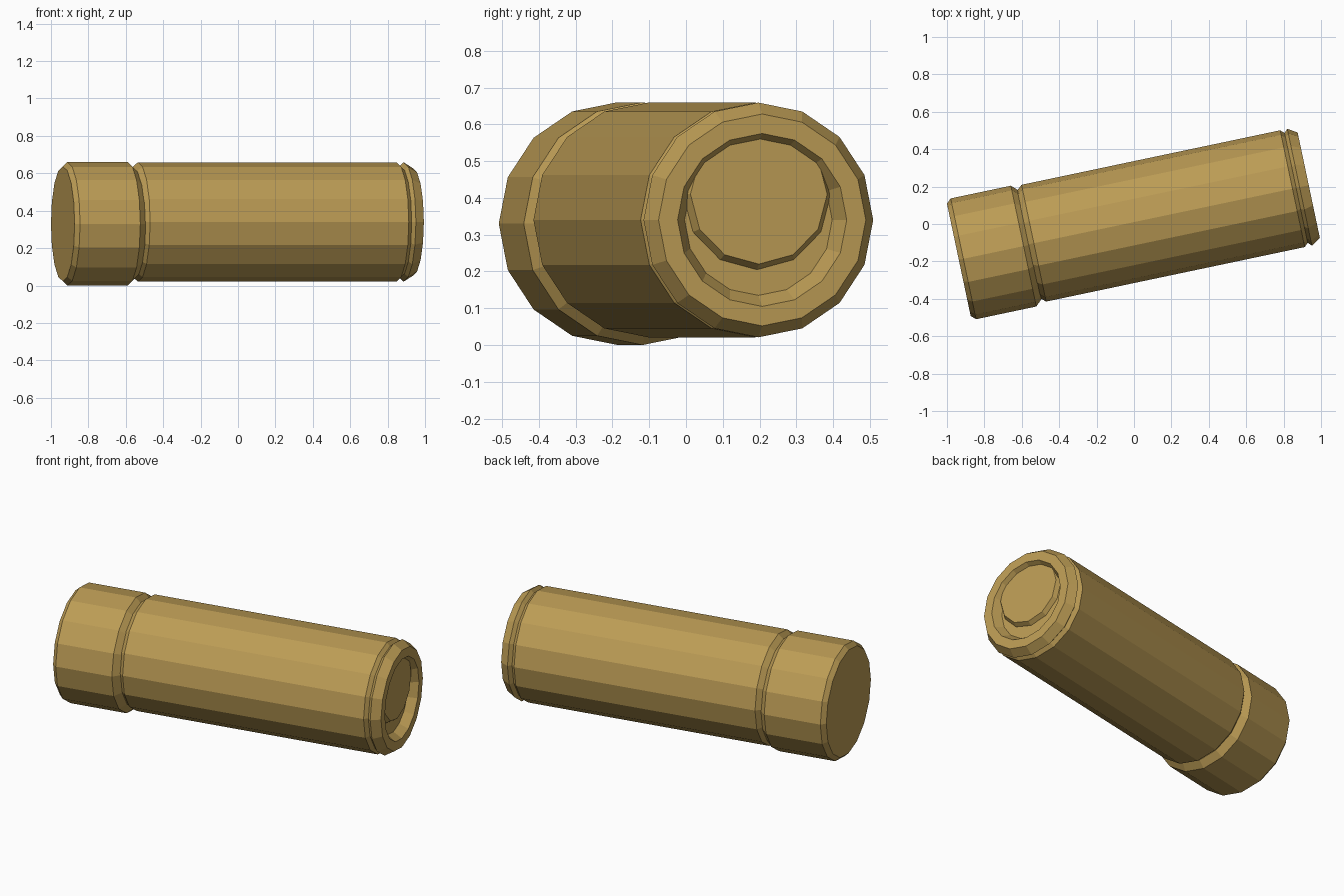
import bpy, bmesh
from math import sin, cos, pi, radians
from mathutils import Matrix

if "Cube" in bpy.data.objects:
    bpy.data.objects.remove(bpy.data.objects["Cube"])

YAW = Matrix.Rotation(radians(11.9), 4, 'Z')

brass = bpy.data.materials.new("brass")
brass.diffuse_color = (0.50, 0.33, 0.09, 1)
brass.use_nodes = True
brass.node_tree.nodes["Principled BSDF"].inputs["Base Color"].default_value = brass.diffuse_color


def lathe(name, profile, sides, z, shift):
    """Revolve (distance along axis, radius) points into a closed, flat-faced solid."""
    bm = bmesh.new()
    rings = []
    for s, r in profile:
        rings.append([bm.verts.new((s, shift + r * sin(2 * pi * i / sides),
                                    r * cos(2 * pi * i / sides)))
                      for i in range(sides)])
    for a, b in zip(rings, rings[1:]):
        for i in range(sides):
            j = (i + 1) % sides
            bm.faces.new((a[i], a[j], b[j], b[i]))
    bm.faces.new(rings[0])
    bm.faces.new(rings[-1])
    bmesh.ops.recalc_face_normals(bm, faces=bm.faces)
    mesh = bpy.data.meshes.new(name)
    bm.to_mesh(mesh)
    bm.free()
    mesh.materials.append(brass)
    obj = bpy.data.objects.new(name, mesh)
    obj.matrix_world = Matrix.Translation((0, 0, z)) @ YAW
    bpy.context.collection.objects.link(obj)
    return obj


# Wider cap at the left end, chamfered on both rims
lathe("end_cap", [(-0.956, 0.307), (-0.931, 0.33), (-0.602, 0.33), (-0.565, 0.295)],
      16, 0.33, 0.006)

# Long body with a groove near the front rim and a tapered recess in its end
lathe("body", [(-0.575, 0.293), (-0.545, 0.319), (0.868, 0.319), (0.888, 0.300),
               (0.907, 0.319), (0.957, 0.288), (0.957, 0.235), (0.907, 0.205)],
      16, 0.34, 0.010)

# Off-centre plug sitting in the recess, running into its upper wall
lathe("recess_plug", [(0.900, 0.207), (0.908, 0.205), (0.932, 0.190)],
      12, 0.41, 0.006)
